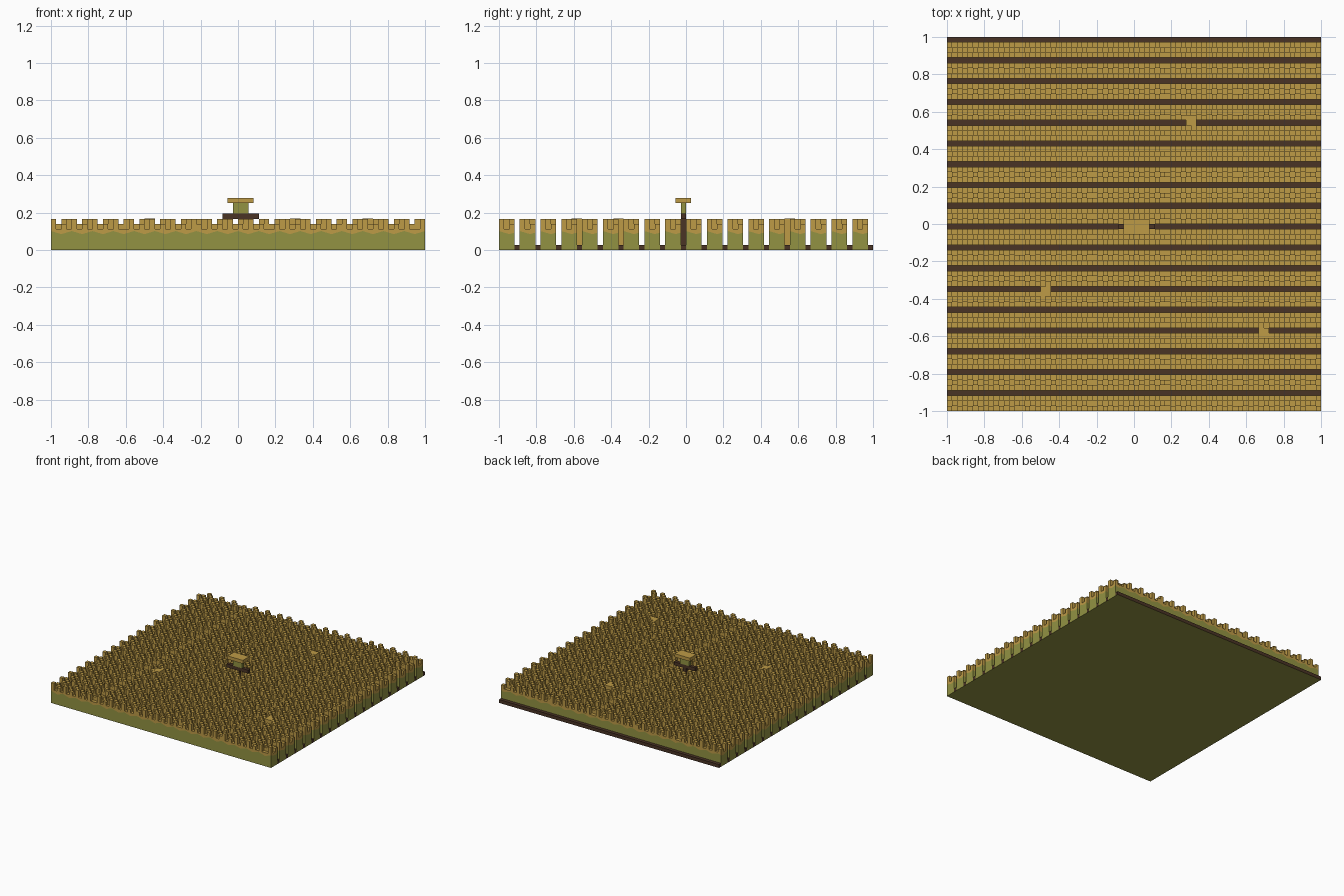
import bpy, bmesh, math
from mathutils import Matrix, Vector

cube = bpy.data.objects.get("Cube")
if cube:
    bpy.data.objects.remove(cube, do_unlink=True)

U = 1 / 36            # size of one block; the field is 72 x 72 blocks
ROWS, N = 18, 72


def material(name, rgb):
    m = bpy.data.materials.new(name)
    m.use_nodes = True
    m.diffuse_color = (*rgb, 1)
    m.node_tree.nodes["Principled BSDF"].inputs["Base Color"].default_value = (*rgb, 1)
    return m


GOLD = material("ripe gold", (0.51, 0.325, 0.062))
GREEN = material("stalk green", (0.29, 0.29, 0.055))
BROWN = material("dark soil", (0.068, 0.033, 0.018))


def finish(bm, name, mats):
    bmesh.ops.remove_doubles(bm, verts=bm.verts, dist=1e-5)
    mesh = bpy.data.meshes.new(name)
    bm.to_mesh(mesh)
    bm.free()
    ob = bpy.data.objects.new(name, mesh)
    bpy.context.collection.objects.link(ob)
    for m in mats:
        mesh.materials.append(m)
    return ob


def box(name, lo, hi, mats):
    """Box between two corners given in blocks, from the field's middle."""
    lo, hi = Vector(lo) * U, Vector(hi) * U
    bm = bmesh.new()
    bmesh.ops.create_cube(bm, size=1, matrix=Matrix.Translation((lo + hi) / 2)
                          @ Matrix.Diagonal((*(hi - lo), 1)))
    # A second colour goes on the underside
    if len(mats) > 1:
        bm.normal_update()
        for f in bm.faces:
            f.material_index = int(f.normal.z < -0.5)
    return finish(bm, name, mats)


def repeat_rows(ob):
    arr = ob.modifiers.new("rows", 'ARRAY')
    arr.count = ROWS
    arr.use_relative_offset = False
    arr.use_constant_offset = True
    arr.constant_offset_displace = (0, 4 * U, 0)


def height(i, j):
    """Height in blocks of the crop column i, j; zero outside the row."""
    if not (0 <= i < N and 0 <= j < 3):
        return 0
    return (6, 4, 5, 4)[(i + j + i // 14) % 4]


def ripe_line(i, j):
    """Wavy height where green stalks turn gold."""
    return 3.35 + 0.3 * math.cos(math.pi / 2 * (i + j))


# One crop row: stepped columns with green stalks below the ripe heads
bm = bmesh.new()


def quad(points, mat):
    f = bm.faces.new([bm.verts.new(((x - N / 2) * U, (y - N / 2) * U, z * U))
                      for x, y, z in points])
    f.material_index = mat


for i in range(N):
    for j in range(3):
        h = height(i, j)
        ring = [(i, j), (i + 1, j), (i + 1, j + 1), (i, j + 1)]
        quad([(*p, h) for p in ring], 0)
        for k, (di, dj) in enumerate([(0, -1), (1, 0), (0, 1), (-1, 0)]):
            a, b = ring[k], ring[(k + 1) % 4]
            low = height(i + di, j + dj)
            if low == 0:
                wa, wb = ripe_line(*a), ripe_line(*b)
                quad([(*a, 0), (*b, 0), (*b, wb), (*a, wa)], 1)
                quad([(*a, wa), (*b, wb), (*b, h), (*a, h)], 0)
            elif low < h:
                quad([(*a, low), (*b, low), (*b, h), (*a, h)], 0)
quad([(0, 0, 0), (0, 3, 0), (N, 3, 0), (N, 0, 0)], 1)
repeat_rows(finish(bm, "crop_rows", [GOLD, GREEN]))

# Soil furrows between the rows
repeat_rows(box("furrows", (-36, -33, 0), (36, -32, 1), [BROWN, GREEN]))

# Small sheaves standing across the furrows
for n, (x, y) in enumerate([(10, 19), (-18, -14), (24, -22)], 1):
    box(f"sheaf_{n}", (x, y, 0.02), (x + 2, y + 2, 6.03), [GOLD])

# Scarecrow
box("scarecrow_pole", (0, -1, 0.5), (1, 0, 6), [BROWN])
box("scarecrow_arms", (-3, -1, 6), (4, 0, 7), [BROWN])
box("scarecrow_body", (-1, -1, 7), (2, 0, 9), [GREEN])
box("scarecrow_hat", (-2, -2, 9), (3, 1, 10), [GOLD])
